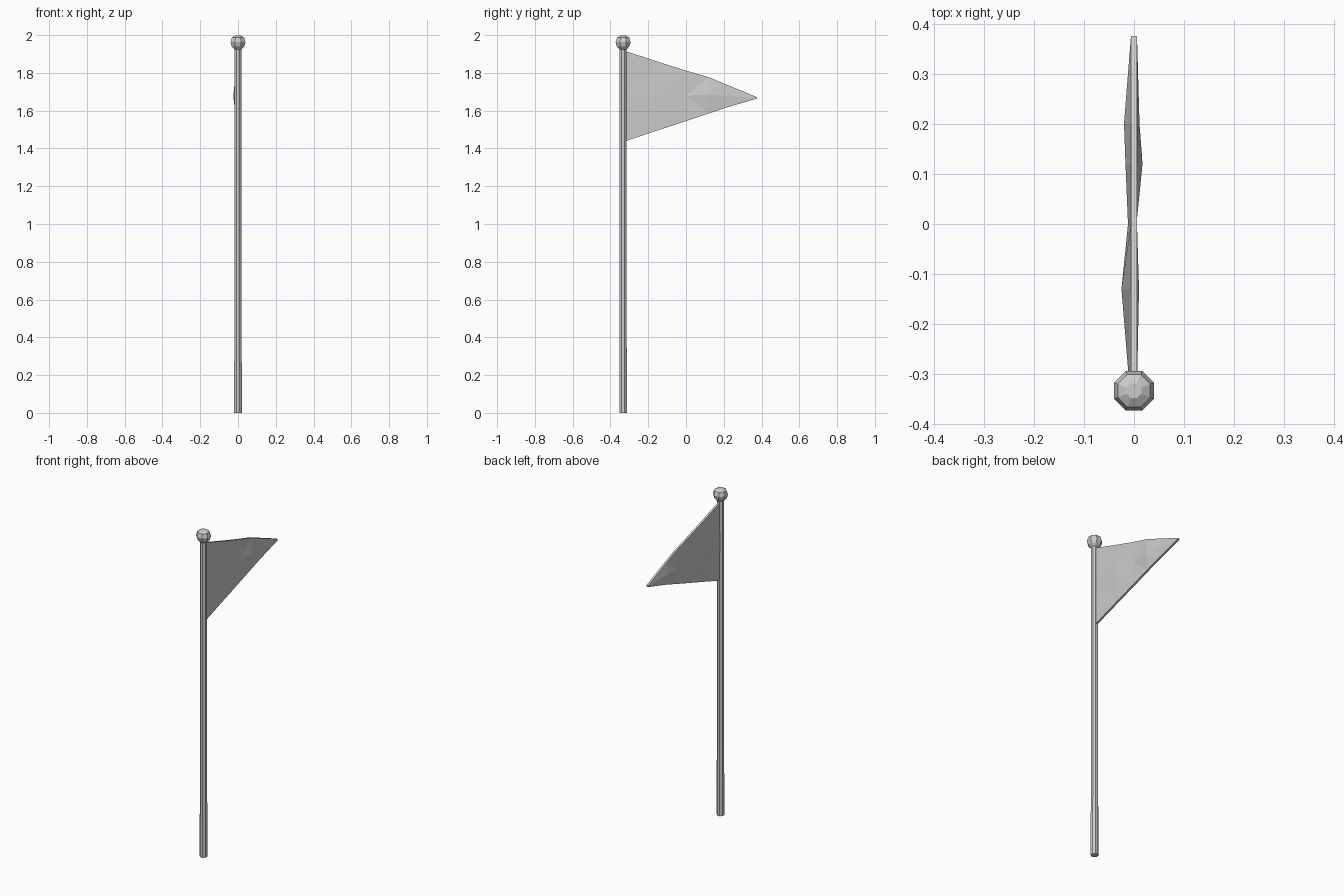
import bpy, bmesh
from math import cos, sin, pi

if "Cube" in bpy.data.objects:
    bpy.data.objects.remove(bpy.data.objects["Cube"])

POLE_Y = -0.333


def finish(bm, name):
    bmesh.ops.recalc_face_normals(bm, faces=bm.faces)
    mesh = bpy.data.meshes.new(name)
    bm.to_mesh(mesh)
    bm.free()
    obj = bpy.data.objects.new(name, mesh)
    bpy.context.collection.objects.link(obj)
    return obj


def lathe(name, profile, sides=8):
    """Closed faceted turning around the pole axis from (radius, z) pairs."""
    bm = bmesh.new()
    rings = [[bm.verts.new((r * cos(2 * pi * (i + .5) / sides),
                            POLE_Y + r * sin(2 * pi * (i + .5) / sides), z))
              for i in range(sides)] for r, z in profile]
    for a, b in zip(rings, rings[1:]):
        for i in range(sides):
            j = (i + 1) % sides
            bm.faces.new((a[i], a[j], b[j], b[i]))
    bm.faces.new(rings[0])
    bmesh.ops.poke(bm, faces=[bm.faces.new(rings[-1])])
    return finish(bm, name)


# Slightly tapered pole
lathe("pole", [(0.022, 0), (0.022, 0.2), (0.0205, 0.4), (0.0205, 1.93)])

# Faceted ball on top
ball = lathe("finial_ball", [(0.021, 1.925), (0.036, 1.94), (0.043, 1.963),
                             (0.035, 1.987), (0.016, 1.998)])

# Pennant: columns of (y, bottom z, middle z, top z, left bulge, right bulge)
columns = [(-0.325, 1.437, 1.68, 1.917, 0.009, 0.006),
           (-0.13, 1.502, 1.68, 1.853, 0.025, 0.010),
           (0.00, 1.545, 1.68, 1.812, 0.012, 0.005),
           (0.12, 1.585, 1.685, 1.777, 0.017, 0.017),
           (0.20, 1.612, 1.68, 1.744, 0.020, 0.011),
           (0.375, 1.664, 1.668, 1.672, 0.006, 0.006)]
bm = bmesh.new()
loops = []
for y, lo, mid, hi, left, right in columns:
    t = 0.006
    section = [(-t, lo), (t, lo), (right, mid), (t, hi), (-t, hi), (-left, mid)]
    loops.append([bm.verts.new((x, y, z)) for x, z in section])
for a, b in zip(loops, loops[1:]):
    for i in range(6):
        j = (i + 1) % 6
        bm.faces.new((a[i], a[j], b[j], b[i]))
bm.faces.new(loops[0])
bm.faces.new(loops[-1])
bmesh.ops.triangulate(bm, faces=bm.faces)
finish(bm, "pennant")
bpy.context.view_layer.update()
